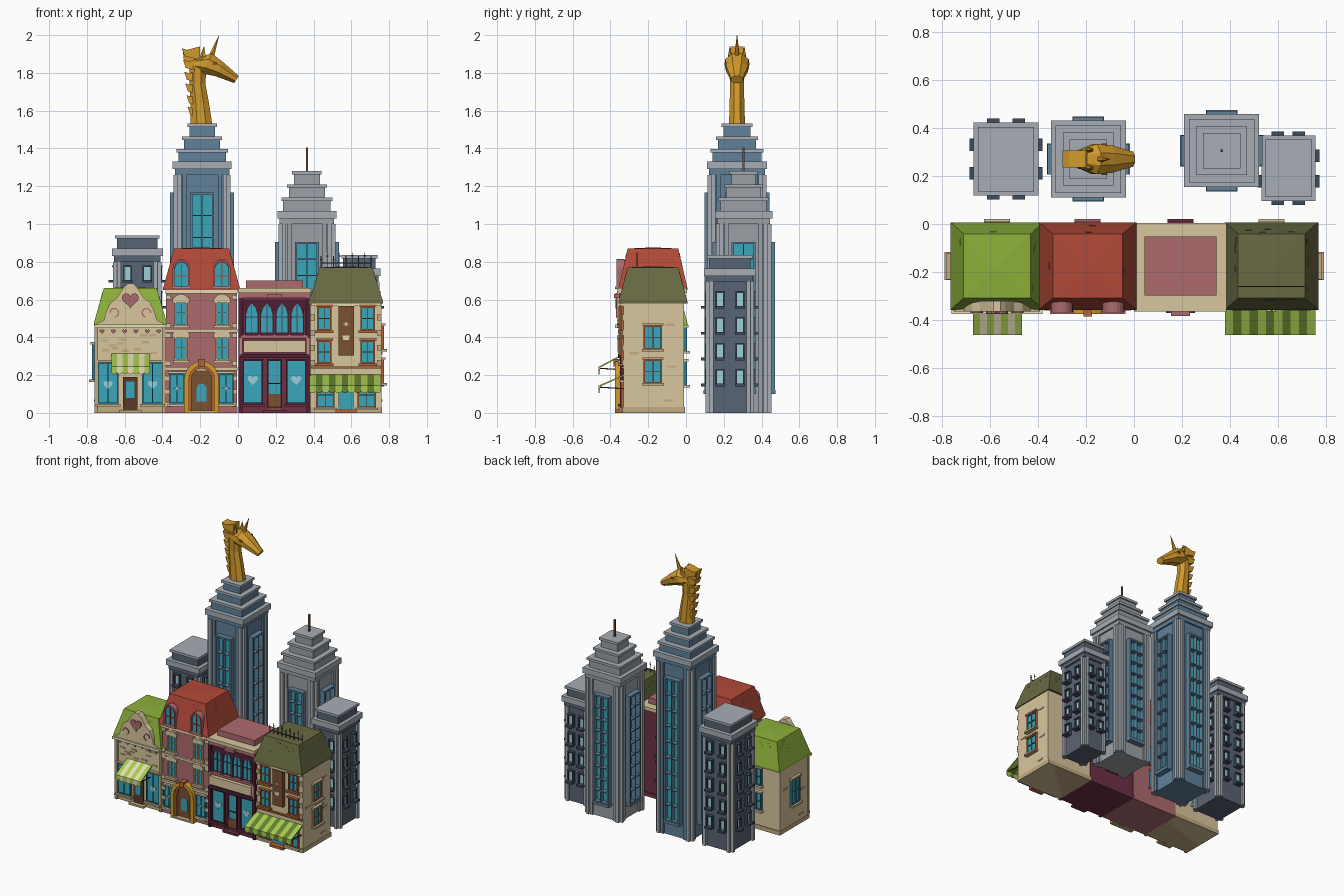
import bpy, bmesh, math, random
from mathutils import Matrix, Vector

if "Cube" in bpy.data.objects:
    bpy.data.objects.remove(bpy.data.objects["Cube"])
random.seed(4)
COL = dict(cream='D9C79E', sand='C2AC82', pink='AE6B6F', rose='C98582', maroon='6E3045', wine='521F33',
           green='8DB03A', red='B24A38', olive='686A42', brown='7A5230', dark='5A3A28', gold='D29A2C',
           glass='3AA6BA', pale='9CCFD8', frame='2F7C96', orange='B5643A', leaf='65822F', lime='A9CC52',
           ivory='E6DFB4', iron='33373C', blue='61829A', stone='9CA1A6', trim='A6AEB4', slate='596473', deep='3F4C5C')
PARTS = {}
T = Matrix.Translation
def R(a): return Matrix.Rotation(a, 4, 'Z')

def add(part, col, pts, faces, M=Matrix()):
    bm = PARTS.setdefault((part, col), bmesh.new()) if (part, col) not in PARTS else PARTS[(part, col)]
    vs = [bm.verts.new(M @ Vector(p)) for p in pts]
    for f in faces: bm.faces.new([vs[i] for i in f])

def loft(part, col, rings, M=Matrix()):
    n, m = len(rings[0]), len(rings)
    faces = [(k*n+i, k*n+(i+1) % n, (k+1)*n+(i+1) % n, (k+1)*n+i) for k in range(m-1) for i in range(n)]
    faces += [tuple(range(n))[::-1], tuple(range((m-1)*n, m*n))]
    add(part, col, [p for r in rings for p in r], faces, M)

def prism(part, col, prof, y0, y1, M=Matrix()):
    loft(part, col, [[(x, y, z) for x, z in prof] for y in (y0, y1)], M)

def box(part, col, x0, x1, y0, y1, z0, z1, M=Matrix()):
    prism(part, col, [(x0, z0), (x1, z0), (x1, z1), (x0, z1)], y0, y1, M)

def block(part, col, cx, cy, hx, hy, z0, z1):
    box(part, col, cx-hx, cx+hx, cy-hy, cy+hy, z0, z1)

def arch(u, hw, z0, z1, n=10):
    return [(u-hw, z0)] + [(u-hw*math.cos(math.pi*i/n), z1-hw*1.1*(1-math.sin(math.pi*i/n))) for i in range(n+1)] + [(u+hw, z0)]

def arch_frame(part, col, u, hw, z0, z1, t, out, M):
    prism(part, col, arch(u, hw, z0, z1) + arch(u, hw-t, z0, z1-t)[::-1], -out, 0.005, M)

def heart(u, z, s):
    P = [2*math.pi*i/20 for i in range(20)]
    return [(u+s*math.sin(t)**3, z+s/16*(13*math.cos(t)-5*math.cos(2*t)-2*math.cos(3*t)-math.cos(4*t))) for t in P]

def star(u, z, s):
    return [(u+s*(1, .3)[i % 2]*math.sin(i*math.pi/4), z+s*(1, .3)[i % 2]*math.cos(i*math.pi/4)) for i in range(8)]

def window(g, M, u, w, z0, z1, fc='frame', sill=None, cols=2, rows=2, out=.014, t=.008):
    h = w/2
    box(g+'_glass', 'glass', u-h, u+h, -.006, .004, z0, z1, M)
    for i in range(cols+1):
        x = u-h+w*i/cols; k = t if i in (0, cols) else t*.5
        box(g+'_window_frames', fc, x-k/2, x+k/2, -out, 0, z0, z1, M)
    for i in range(rows+1):
        z = z0+(z1-z0)*i/rows; k = t if i in (0, rows) else t*.5
        box(g+'_window_frames', fc, u-h-t/2, u+h+t/2, -out, 0, z-k/2, z+k/2, M)
    if sill:
        box(g+'_sills', sill, u-h-.014, u+h+.014, -.03, 0, z0-.016, z0-.003, M)
        box(g+'_sills', sill, u-h-.01, u+h+.01, -.022, 0, z1+.003, z1+.014, M)

def mansard(g, col, cx, z0, z1, e=.193, t=.14):
    ring = lambda hx, hy, z: [(cx+a*hx, -.175+b*hy, z) for a, b in ((-1, -1), (1, -1), (1, 1), (-1, 1))]
    loft(g+'_roof', col, [ring(e, .182, z0), ring(e, .182, z0+.012), ring(t, .134, z1), ring(.004, .004, z1+.006)])
    for k in range(4):      # raised shingles scattered on the slopes
        for _ in range(7):
            f = random.uniform(.1, .85); u = random.uniform(-.11, .11)
            d = (.182 if k % 2 == 0 else e)*(1-f) + (.134 if k % 2 == 0 else t)*f
            tilt = math.atan2((.048 if k % 2 == 0 else e-t), z1-z0)
            M = T((cx, -.175, 0)) @ R(k*math.pi/2) @ T((u, -d, z0+f*(z1-z0))) @ Matrix.Rotation(-tilt, 4, 'X')
            box(g+'_shingles', col, -.014, .014, -.002, .006, -.012, .012, M)

def awning(g, x0, x1, zt, zb, n, cols):
    prof = [(-.325, zt), (-.462, zb), (-.462, zb-.03), (-.457, zb-.03), (-.455, zb-.006), (-.325, zt-.008)]
    for i in range(n):
        a, b = x0+(x1-x0)*i/n, x0+(x1-x0)*(i+1)/n
        prism(g+'_awning', cols[i % 2], prof, -b, -a, R(math.pi/2))
        m, r = (a+b)/2, (b-a)/2
        prism(g+'_awning', cols[i % 2], [(m+r*math.cos(math.pi*(1+j/6)), zb-.029+.012*math.sin(math.pi*(1+j/6))) for j in range(7)], -.462, -.457)
    for x in (x0+.01, x1-.01):
        prism(g+'_awning_bars', 'dark', [(-.33, zb-.02), (-.455, zb-.012), (-.455, zb-.006), (-.33, zb-.014)], -x-.003, -x+.003, R(math.pi/2))

def house(g, cx, col, h, side=None):
    block(g+'_walls', col, cx, -.17, .188, .16, 0, h)
    block(g+'_plinth', 'sand' if col == 'cream' else col, cx, -.17, .19, .166, 0, .03)
    back = T((cx, -.01, 0)) @ R(math.pi)
    for z in (.15, .33): window(g, back, 0, .08, z, z+.12, 'frame', col)
    if side:
        M = T((cx+side*.188, -.175, 0)) @ R(side*math.pi/2)
        for z in (.16, .34) if side > 0 else (.18,):
            window(g, M, 0, .09, z, z+(.12 if side > 0 else .18), 'orange' if side > 0 else 'frame', 'sand')
        for u, z in ((.08, .06), (.1, .24), (-.1, .31), (.09, .46)): box(g+'_bricks', 'sand', u-.025, u+.025, -.004, 0, z, z+.012, M)
    return T((cx, -.33, 0))

# green-roofed shop with curly gable
g = 'gable_shop'; M = house(g, -.57, 'cream', .47, -1); mansard(g, 'green', -.57, .465, .66)
half = [(.18, .455), (.175, .475), (.14, .49), (.13, .53), (.105, .585), (.07, .61), (.055, .635), (.035, .665), (.015, .685)]
prism(g+'_gable', 'cream', [(-x, z) for x, z in half] + [(x, z) for x, z in half[::-1]], -.035, .01, M)
prism(g+'_gable_heart', 'pink', heart(0, .6, .045), -.043, -.03, M)
box(g+'_gable_ledge', 'ivory', -.19, .19, -.045, 0, .45, .468, M)
for s in (-1, 1):
    c = [(s*(.085+.026*math.cos(a)*k), .53+.026*k*math.sin(a)) for k in (1, .75) for a in [i*.45 for i in range(11)]]
    prism(g+'_scrolls', 'pink', c[:11]+c[:10:-1], -.041, -.03, M)
    window(g, M, s*.118, .105, .05, .265, 'frame', 'sand', 2, 1)
    prism(g+'_glass_hearts', 'pale', heart(s*.118, .15, .025), -.012, 0, M)
    box(g+'_pilasters', 'sand', s*.18-.01, s*.18+.01, -.018, 0, 0, .45, M)
for i in range(6): prism(g+'_ledge_hearts', 'pink', heart(-.15+.06*i, .432, .013), -.012, 0, M)
for i in range(12):
    u, z = random.uniform(-.15, .15), random.uniform(.3, .41)
    box(g+'_bricks', 'sand', u-.02, u+.02, -.004, 0, z, z+.012, M)
box(g+'_door', 'dark', -.038, .038, -.012, 0, 0, .19, M)
box(g+'_door_glass', 'glass', -.022, .022, -.016, 0, .08, .165, M)
box(g+'_step', 'sand', -.06, .06, -.04, 0, 0, .014, M)
awning(g, -.67, -.467, .317, .245, 7, ('lime', 'ivory'))

# red-roofed townhouse with dormers and golden doorway
g = 'townhouse'; M = house(g, -.193, 'pink', .66); mansard(g, 'red', -.193, .65, .87, .203, .145)
box(g+'_cornice', 'ivory', -.19, .19, -.025, 0, .632, .652, M)
for z in (.225, .425): box(g+'_bands', 'cream', -.19, .19, -.016, 0, z, z+.018, M)
for s in (-1, 1):
    for z in (.28, .465):
        window(g, M, s*.108, .06, z, z+.135, 'cream', 'cream', 2, 2)
        prism(g+'_lintels', 'cream', arch(s*.108, .045, z+.14, z+.165), -.02, 0, M)
    for z in (.03, .1, .17, .25, .4, .45, .6): box(g+'_quoins', 'cream', s*.175-.014, s*.175+.014, -.014, 0, z, z+.024, M)
    window(g, M, s*.13, .075, .05, .205, 'frame', 'cream', 2, 1)
    prism(g+'_glass_stars', 'pale', star(s*.13, .13, .025), -.016, 0, M)
    u = s*.107
    prism(g+'_dormers', 'red', arch(u, .043, .662, .81), -.01, .06, M)
    arch_frame(g+'_dormer_frames', 'pink', u, .046, .66, .815, .01, .038, M)
    prism(g+'_dormer_glass', 'glass', arch(u, .036, .67, .8), -.026, 0, M)
    box(g+'_dormer_frames', 'red', u-.003, u+.003, -.032, 0, .665, .8, M)
    box(g+'_dormer_frames', 'red', u-.036, u+.036, -.032, 0, .722, .728, M)
    box(g+'_dormer_sills', 'rose', u-.05, u+.05, -.045, 0, .656, .67, M)
arch_frame(g+'_door_arch', 'gold', 0, .093, 0, .275, .026, .045, M)
arch_frame(g+'_inner_arch', 'orange', 0, .067, 0, .249, .014, .03, M)
prism(g+'_door', 'brown', arch(0, .055, 0, .237), -.012, 0, M)
prism(g+'_door_glass', 'glass', arch(0, .026, .06, .155), -.018, 0, M)
box(g+'_keystone', 'orange', -.018, .018, -.055, 0, .245, .285, M)
box(g+'_step', 'sand', -.09, .09, -.045, 0, 0, .012, M)

# flat-roofed shop with arched windows
g = 'arcade_shop'; M = house(g, .193, 'maroon', .64)
block(g+'_cornice', 'cream', .193, -.18, .193, .185, .635, .66)
block(g+'_roof_box', 'pink', .193, -.175, .15, .122, .655, .702)
box(g+'_lower_cornice', 'pink', -.188, .188, -.024, 0, .608, .635, M)
box(g+'_arch_panel', 'wine', -.17, .17, -.006, 0, .41, .6, M)
for i in range(4):
    u = (i-1.5)*.08
    prism(g+'_arch_glass', 'glass', [(u-.03, .425), (u+.03, .425), (u+.03, .52), (u+.02, .555), (u, .58), (u-.02, .555), (u-.03, .52)], -.012, 0, M)
    box(g+'_arch_bars', 'deep', u-.002, u+.002, -.018, 0, .425, .575, M)
    box(g+'_arch_bars', 'deep', u-.03, u+.03, -.018, 0, .505, .51, M)
for i in range(5): box(g+'_columns', 'maroon', (i-2)*.08-.007, (i-2)*.08+.007, -.022, 0, .41, .55, M)
box(g+'_sill', 'pink', -.18, .18, -.028, 0, .395, .412, M)
box(g+'_sign_board', 'cream', -.165, .165, -.032, 0, .32, .382, M)
box(g+'_sign_crest', 'pink', -.04, .04, -.052, 0, .608, .63, M)
box(g+'_shop_ledge', 'wine', -.18, .18, -.03, 0, .29, .312, M)
for s in (-1, 1):
    box(g+'_brackets', 'rose', s*.178-.01, s*.178+.01, -.028, 0, .3, .4, M)
    box(g+'_side_piers', 'wine', s*.18-.01, s*.18+.01, -.02, 0, 0, .63, M)
    window(g, M, s*.115, .1, .05, .28, 'wine', 'maroon', 1, 1)
    prism(g+'_glass_hearts', 'pale', heart(s*.115, .175, .028), -.012, 0, M)
window(g, M, 0, .07, .03, .28, 'wine', None, 1, 2)
box(g+'_door', 'brown', -.032, .032, -.01, 0, .01, .1, M)
box(g+'_step', 'maroon', -.06, .06, -.04, 0, 0, .014, M)

# olive-roofed corner cafe
g = 'corner_cafe'; M = house(g, .572, 'cream', .59, 1); mansard(g, 'olive', .572, .58, .77, .195, .139)
box(g+'_cornice', 'ivory', -.185, .185, -.02, 0, .565, .585, M)
for s in (-1, 1):
    for z0, z1 in ((.265, .38), (.44, .56)): window(g, M, s*.115, .07, z0, z1, 'orange', 'orange')
    window(g, M, s*.11, .09, .03, .16, 'orange', 'cream')
    for z in (.25, .33, .41, .49): box(g+'_quoins', 'sand', s*.177-.012, s*.177+.012, -.01, 0, z, z+.03, M)
box(g+'_door', 'glass', -.04, .04, -.012, 0, .02, .16, M)
box(g+'_step', 'orange', -.055, .055, -.045, 0, 0, .018, M)
box(g+'_hanging_board', 'brown', -.04, .042, -.028, 0, .305, .565, M)
prism(g+'_board_cup', 'ivory', [(-.02, .41), (-.014, .385), (.014, .385), (.02, .41)], -.034, 0, M)
prism(g+'_board_plume', 'ivory', star(0, .47, .018), -.034, 0, M)
box(g+'_bands', 'orange', -.185, .185, -.014, 0, .235, .246, M)
awning(g, .378, .755, .205, .145, 11, ('lime', 'leaf'))
for i in range(9):      # iron roof cresting
    x = .44+i*.033; h = .83+.02*(i % 2)
    block(g+'_roof_spikes', 'iron', x, -.26, .002, .002, .765, h)
    block(g+'_roof_spikes', 'iron', x, -.26, .006, .002, h-.022, h-.016)
block(g+'_roof_spikes', 'iron', .572, -.26, .135, .002, .79, .795)

def tower(g, cx, cy, hx, hy, h, tiers, col, strip=None, lift=.07):
    block(g+'_core', col, cx, cy, hx-.025, hy-.025, 0, h)
    block(g+'_cornice', 'trim', cx, cy, hx, hy, h, h+.04)
    block(g+'_neck', col, cx, cy, hx-.012, hy-.012, h-.03, h)
    z = h+.04
    for s in tiers:         # stepped crown
        block(g+'_tiers', col, cx, cy, hx-s, hy-s, z, z+lift-.016)
        block(g+'_tier_lips', 'trim', cx, cy, hx-s+.01, hy-s+.01, z+lift-.018, z+lift)
        z += lift
    for k in range(4):
        w, d = (hx, hy) if k % 2 == 0 else (hy, hx)
        M = T((cx, cy, 0)) @ R(k*math.pi/2) @ T((0, -d+.025, 0))
        for s in (-1, 1):
            for u, o in ((w-.035, .02), (w-.062, .012)) if strip else ((w-.038, .018),):
                box(g+'_pilasters', 'trim' if o > .015 else col, s*u-.011, s*u+.011, -o, 0, 0, h-.03, M)
        if strip:
            window(g, M, 0, .115, .12, strip, 'blue', None, 2, 9, .038, .012)
            box(g+'_sills', 'blue', -.065, .065, -.042, 0, .1, .12, M)
        else:
            for i in range(int((h-.2)/.137)+1):
                for s in (-1, 1):
                    u, z0 = s*w*.39, .155+i*.137
                    box(g+'_window_glass', 'pale', u-.016, u+.016, -.01, 0, z0, z0+.07, M)
                    for e in (-1, 1): box(g+'_window_surrounds', 'deep', u+e*.02-.004, u+e*.02+.004, -.02, 0, z0, z0+.07, M)
                    box(g+'_window_surrounds', 'deep', u-.026, u+.026, -.042, 0, z0-.014, z0, M)
                    box(g+'_window_surrounds', 'deep', u-.024, u+.024, -.024, 0, z0+.07, z0+.078, M)
    return z

tower('left_block', -.533, .27, .135, .152, .83, (.028,), 'slate')
tower('right_block', .643, .232, .112, .136, .725, (.026,), 'slate')
tower('blue_tower', -.19, .27, .156, .16, 1.29, (.03, .06, .088), 'blue', 1.16, .067)
top = tower('grey_tower', .365, .305, .156, .152, 1.03, (.03, .06, .088), 'stone', .9)
block('grey_tower_antenna', 'brown', .365, .305, .005, .005, top-.005, 1.405)

# golden horned horse statue
def ring(x, z, r, ry, tilt, n=8):
    P = [2*math.pi*(i+.5)/n for i in range(n)]
    return [(x+r*math.cos(a)*math.cos(tilt), .27+ry*math.sin(a), z+r*math.cos(a)*math.sin(tilt)) for a in P]
S = 'horse_statue'
loft(S+'_neck', 'gold', [ring(*p) for p in ((-.193, 1.525, .062, .046, 0), (-.203, 1.64, .053, .042, .05), (-.215, 1.74, .046, .04, .05),
     (-.213, 1.82, .05, .044, -.3), (-.185, 1.875, .045, .045, -.8))])
loft(S+'_head', 'gold', [ring(*p) for p in ((-.228, 1.85, .035, .04, 1.2), (-.165, 1.85, .064, .068, 1.1), (-.1, 1.82, .046, .062, 1.05),
     (-.045, 1.787, .033, .044, 1.0), (-.008, 1.765, .024, .034, 1.0))])
loft(S+'_horn', 'gold', [ring(-.142, 1.885, .017, .015, -.35, 6), ring(-.1, 2.0, .001, .001, -.35, 6)])
for s in (-1, 1):
    loft(S+'_ears', 'gold', [ring(-.185, 1.885, .017, .011, 0, 5), ring(-.18, 1.94, .001, .001, 0, 5)], T((0, s*.038, 0)))
    block(S+'_eyes', 'brown', -.125, .27+s*.06, .011, .006, 1.842, 1.854)
for i in range(6):      # mane tufts down the back of the neck
    z = 1.59+i*.062; x = -.245-.006*i
    prism(S+'_mane', 'gold', [(-.2, z-.03), (x-.008, z-.012), (x-.022, z+.03), (x+.005, z+.022), (-.2, z+.04)], .245-.002*i, .295+.002*i)
prism(S+'_mane', 'gold', [(-.2, 1.86), (-.285, 1.85), (-.292, 1.915), (-.235, 1.91), (-.2, 1.895)], .25, .29)

# turn the collected parts into objects with one material each
def lin(h): return [((int(h[i:i+2], 16)/255+.055)/1.055)**2.4 for i in (0, 2, 4)] + [1]
mats = {}
for (name, col), bm in PARTS.items():
    bmesh.ops.recalc_face_normals(bm, faces=bm.faces)
    me = bpy.data.meshes.new(name); bm.to_mesh(me); bm.free()
    if col not in mats:
        mats[col] = bpy.data.materials.new(col); mats[col].diffuse_color = lin(COL[col])
    me.materials.append(mats[col])
    bpy.context.collection.objects.link(bpy.data.objects.new(name, me))

for m in bpy.data.materials:
    if m.users and not m.is_grease_pencil:
        m.use_nodes = True
        m.node_tree.nodes["Principled BSDF"].inputs["Base Color"].default_value = m.diffuse_color
